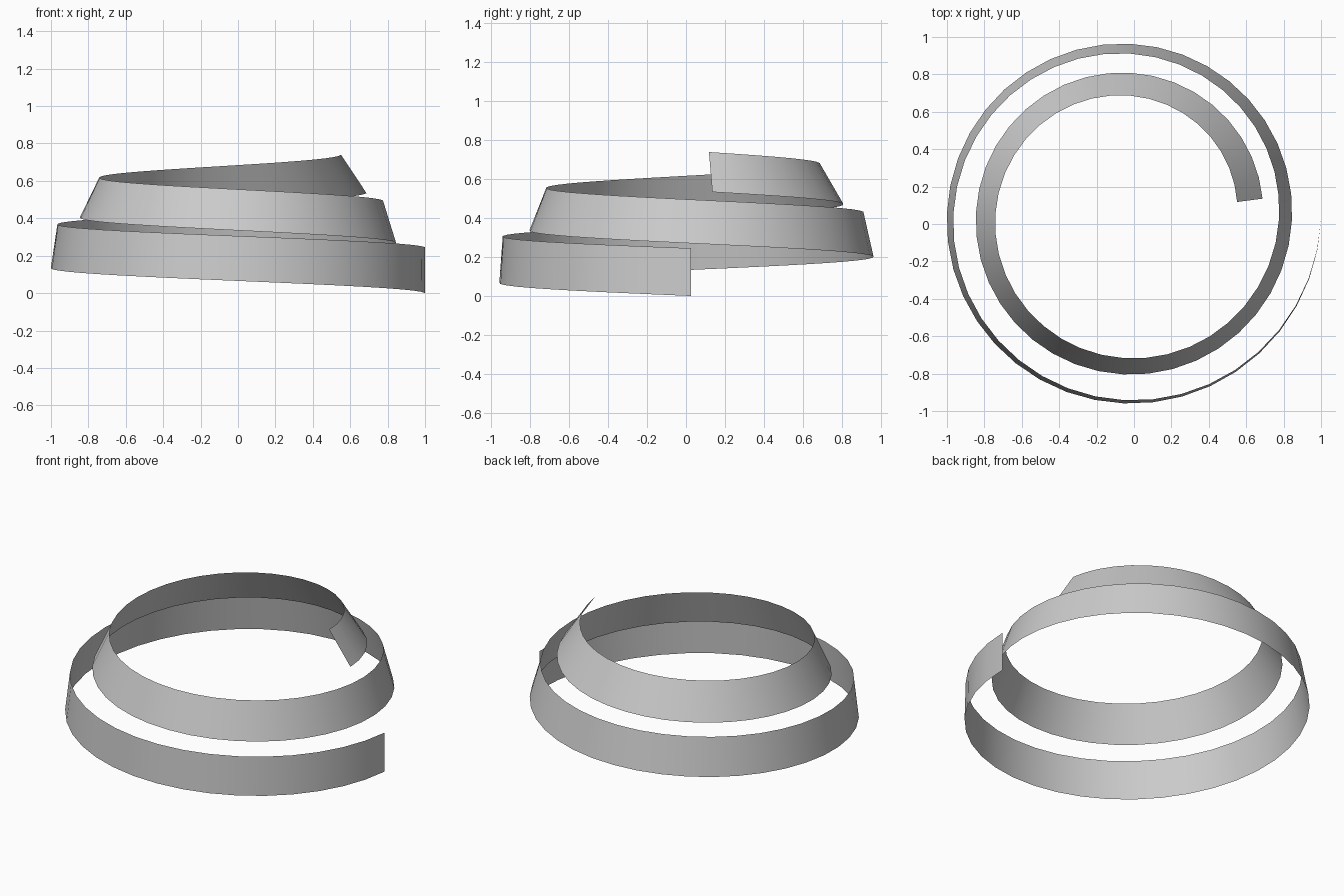
import bpy
import bmesh
from math import cos, sin, radians

cube = bpy.data.objects.get("Cube")
if cube:
    bpy.data.objects.remove(cube, do_unlink=True)

# Plain grey material
grey = bpy.data.materials.new("grey")
grey.use_nodes = True
colour = (0.6, 0.6, 0.6, 1.0)
grey.diffuse_color = colour
grey.node_tree.nodes["Principled BSDF"].inputs["Base Color"].default_value = colour

# Spiral settings: two edges, each with start and per-turn change
CENTRE = (-0.039, 0.041)
SEGMENTS, STEP, START = 79, 9.01, 0.8
RADIUS = 1.039
LOWER = {"shrink": 0.155, "base": 0.0, "rise": 0.27}
UPPER = {"shrink": 0.2245, "base": 0.245, "rise": 0.25}


def edge_point(edge, degrees):
    """Point on one edge of the ribbon, winding clockwise from above."""
    turns = degrees / 360
    r = RADIUS - edge["shrink"] * turns
    a = -radians(degrees + START)
    return (CENTRE[0] + r * cos(a), CENTRE[1] + r * sin(a),
            edge["base"] + edge["rise"] * turns)


# Thin ribbon that winds upward and leans further inward as it climbs
bm = bmesh.new()
pairs = [[bm.verts.new(edge_point(e, i * STEP)) for e in (LOWER, UPPER)]
         for i in range(SEGMENTS + 1)]
for (low_a, up_a), (low_b, up_b) in zip(pairs, pairs[1:]):
    face = bm.faces.new((low_b, low_a, up_a, up_b))
    face.smooth = True

mesh = bpy.data.meshes.new("spiral_ribbon")
bm.to_mesh(mesh)
bm.free()
mesh.materials.append(grey)
ribbon = bpy.data.objects.new("spiral_ribbon", mesh)
bpy.context.collection.objects.link(ribbon)
